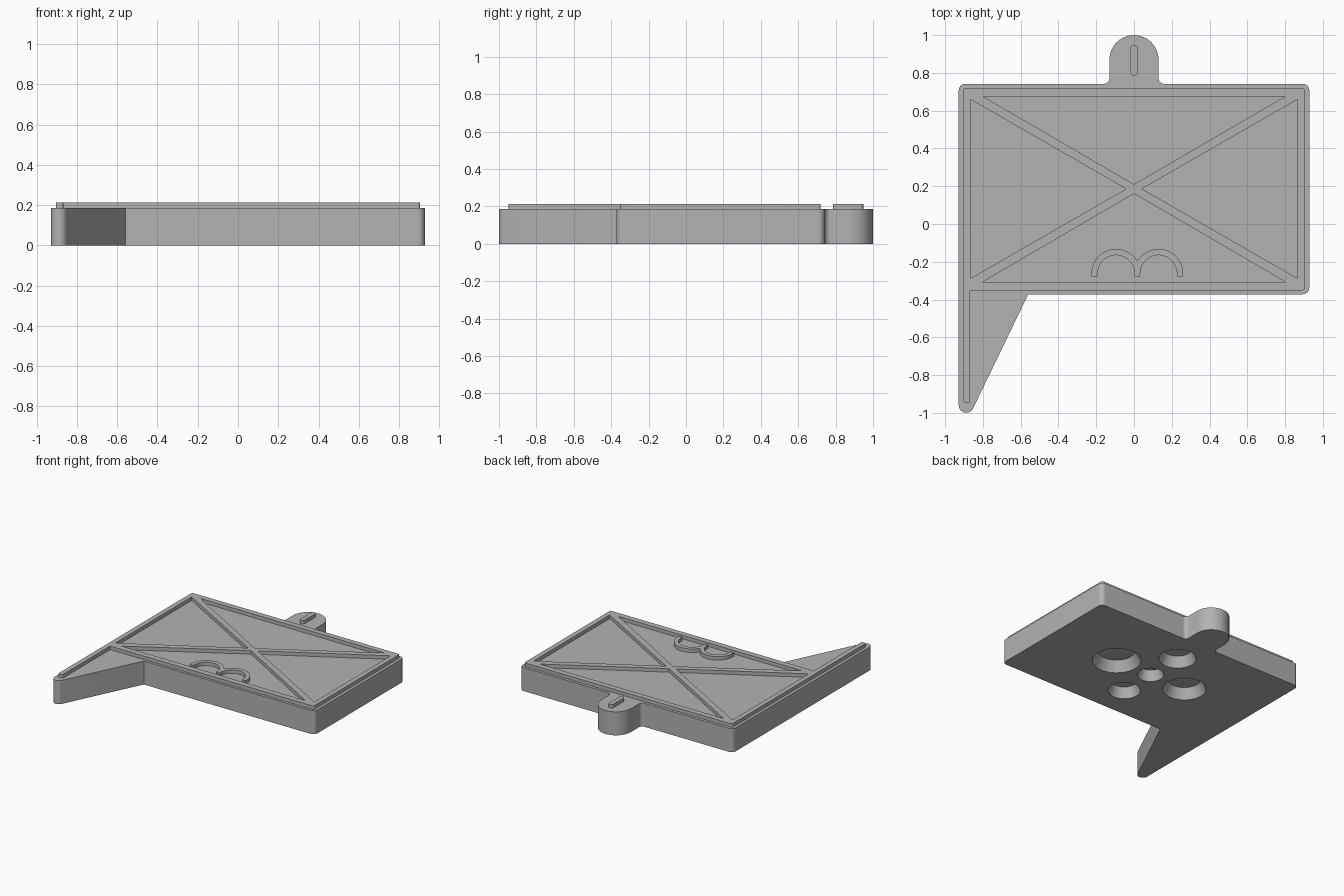
import bpy, bmesh, math
from mathutils import Vector

cube = bpy.data.objects.get("Cube")
if cube:
    bpy.data.objects.remove(cube, do_unlink=True)

BODY_TOP, RIDGE_TOP = 0.185, 0.213

grey = bpy.data.materials.new("plain_grey")
grey.use_nodes = True
colour = (0.45, 0.45, 0.45, 1)
grey.diffuse_color = colour
grey.node_tree.nodes["Principled BSDF"].inputs["Base Color"].default_value = colour


def rounded(corners, steps=12):
    """Outline from (x, y, radius) corners, each filleted by its radius."""
    out = []
    for i, (x, y, r) in enumerate(corners):
        p = Vector((x, y))
        if r == 0:
            out.append(p)
            continue
        a = (Vector(corners[i - 1][:2]) - p).normalized()
        b = (Vector(corners[(i + 1) % len(corners)][:2]) - p).normalized()
        half = math.acos(max(-1, min(1, a.dot(b)))) / 2
        centre = p + (a + b).normalized() * r / math.sin(half)
        start = p + a * r / math.tan(half) - centre
        end = p + b * r / math.tan(half) - centre
        a0 = math.atan2(start.y, start.x)
        turn = math.atan2(start.x * end.y - start.y * end.x, start.dot(end))
        for k in range(steps + 1):
            ang = a0 + turn * k / steps
            out.append(centre + Vector((math.cos(ang), math.sin(ang))) * r)
    return out


def evaluated_mesh(obj):
    bpy.context.view_layer.update()
    return bpy.data.meshes.new_from_object(
        obj.evaluated_get(bpy.context.evaluated_depsgraph_get()))


def plate(name, outlines, z0, z1):
    """Extrude filled outlines (later ones cut holes) from z0 to z1."""
    curve = bpy.data.curves.new(name, 'CURVE')
    curve.dimensions, curve.fill_mode = '2D', 'BOTH'
    curve.extrude = (z1 - z0) / 2
    for outline in outlines:
        spline = curve.splines.new('POLY')
        spline.points.add(len(outline) - 1)
        for pt, p in zip(spline.points, outline):
            pt.co = (p[0], p[1], 0, 1)
        spline.use_cyclic_u = True
    temp = bpy.data.objects.new(name + "_curve", curve)
    bpy.context.collection.objects.link(temp)
    mesh = evaluated_mesh(temp)
    bpy.data.objects.remove(temp, do_unlink=True)
    bm = bmesh.new()
    bm.from_mesh(mesh)
    bmesh.ops.remove_doubles(bm, verts=bm.verts, dist=1e-5)
    bmesh.ops.translate(bm, verts=bm.verts, vec=(0, 0, (z0 + z1) / 2))
    bmesh.ops.recalc_face_normals(bm, faces=bm.faces)
    bm.to_mesh(mesh)
    bm.free()
    obj = bpy.data.objects.new(name, mesh)
    bpy.context.collection.objects.link(obj)
    mesh.materials.clear()
    mesh.materials.append(grey)
    return obj


def smooth(obj):
    bpy.ops.object.select_all(action='DESELECT')
    obj.select_set(True)
    bpy.context.view_layer.objects.active = obj
    bpy.ops.object.shade_smooth_by_angle(angle=math.radians(30))


# Body: rectangle with a hanging tab at the back and a pointed tail in front
body = plate("body", [rounded([
    (-0.928, -1.134, 0.04), (-0.56, -0.372, 0), (0.928, -0.372, 0.035),
    (0.928, 0.742, 0.035), (0.13, 0.742, 0.03), (0.13, 1.0, 0.1299),
    (-0.13, 1.0, 0.1299), (-0.13, 0.742, 0.03), (-0.928, 0.742, 0.035)])],
    0, BODY_TOP)

# Round recesses cut into the underside
bm = bmesh.new()
depth = 0.08
for x, y, r in [(0.32, 0.186, 0.176), (-0.32, 0.186, 0.157), (0, 0.49, 0.135),
                (0, -0.11, 0.118), (0, 0.186, 0.096)]:
    ring = bmesh.ops.create_cone(bm, cap_ends=True, segments=48, depth=2 * depth,
                                 radius1=r * 1.25, radius2=r * 0.75)
    bmesh.ops.translate(bm, verts=ring["verts"], vec=(x, y, 0))
cut_mesh = bpy.data.meshes.new("recess_cutter")
bm.to_mesh(cut_mesh)
bm.free()
cutter = bpy.data.objects.new("recess_cutter", cut_mesh)
cutter.hide_render = True
bpy.context.collection.objects.link(cutter)
cut_mesh.materials.append(grey)
mod = body.modifiers.new("recesses", 'BOOLEAN')
mod.operation, mod.solver, mod.object = 'DIFFERENCE', 'EXACT', cutter
cut_body = evaluated_mesh(body)
body.modifiers.clear()
body.data = cut_body
bpy.data.objects.remove(cutter, do_unlink=True)

# Raised border with crossing diagonals, running down the tail
border = rounded([
    (-0.905, -0.948, 0.015), (-0.867, -0.948, 0.015), (-0.867, -0.352, 0),
    (0.905, -0.352, 0.015), (0.905, 0.72, 0.015), (-0.905, 0.72, 0.015)], 6)
top_gap = [(-0.80, 0.676), (0.80, 0.676), (0, 0.21)]
bottom_gap = [(-0.80, -0.306), (0.80, -0.306), (0, 0.161)]
right_gap = [(0.866, 0.66), (0.866, -0.288), (0.042, 0.186)]
left_gap = [(-x, y) for x, y in right_gap]
ridge = plate("raised_border", [border, top_gap, bottom_gap, right_gap, left_gap],
              BODY_TOP - 0.005, RIDGE_TOP)

# Raised pair of joined arches
cx, cy, mid, foot = 0.1125, -0.262, 0.0175, -0.277
R, r = 0.13, 0.097


def arc(x, radius, a0, a1, n=24):
    return [(x + radius * math.cos(a0 + (a1 - a0) * i / n),
             cy + radius * math.sin(a0 + (a1 - a0) * i / n)) for i in range(n + 1)]


meet = math.acos(cx / R)
left, right = mid - cx, mid + cx
arches = ([(left - R, foot)] + arc(left, R, math.pi, meet)
          + arc(right, R, math.pi - meet, 0)[1:]
          + [(right + R, foot), (right + r, foot)] + arc(right, r, 0, math.pi)
          + [(right - r, foot), (left + r, foot)] + arc(left, r, 0, math.pi)
          + [(left - r, foot)])
double_arch = plate("double_arch", [arches], BODY_TOP - 0.005, RIDGE_TOP)

# Small raised bar on the tab
bar = plate("tab_bar", [rounded([
    (-0.019, 0.785, 0.0185), (0.019, 0.785, 0.0185),
    (0.019, 0.948, 0.0185), (-0.019, 0.948, 0.0185)], 8)],
    BODY_TOP - 0.005, RIDGE_TOP)

for part in (body, ridge, double_arch, bar):
    smooth(part)
